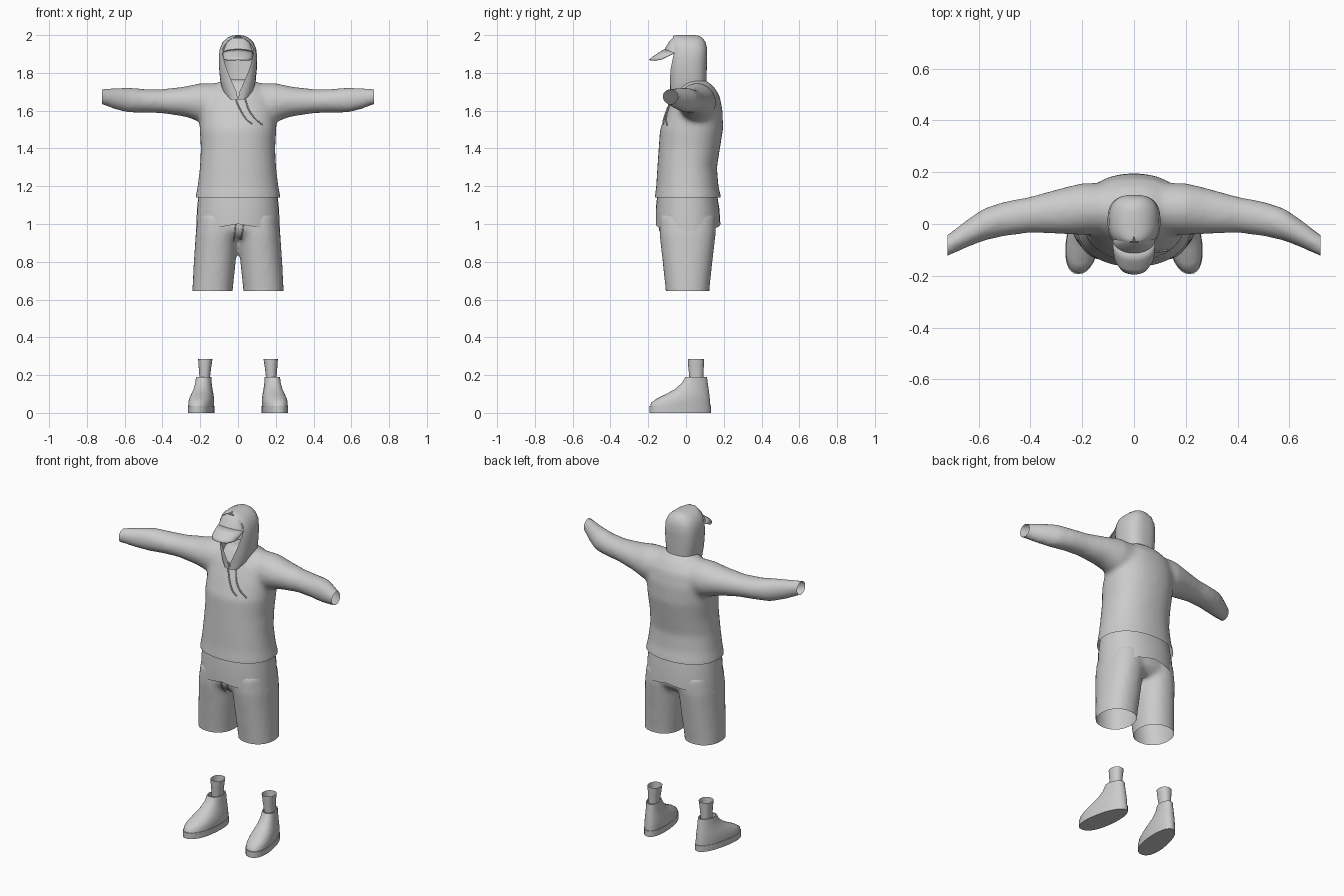
import bpy, bmesh
from math import sin, cos, pi, asin
from mathutils import Vector
from mathutils.bvhtree import BVHTree

if "Cube" in bpy.data.objects:
    bpy.data.objects.remove(bpy.data.objects["Cube"])

N = 32


def sp(v, p):
    return abs(v) ** p * (1 if v >= 0 else -1)


def add(name, bm, mirror=False, angle=50):
    me = bpy.data.meshes.new(name)
    bm.normal_update()
    bm.to_mesh(me)
    bm.free()
    ob = bpy.data.objects.new(name, me)
    bpy.context.collection.objects.link(ob)
    bpy.context.view_layer.objects.active = ob
    ob.select_set(True)
    bpy.ops.object.shade_smooth_by_angle(angle=angle * pi / 180)
    ob.select_set(False)
    if mirror:
        ob.modifiers.new("Mirror", "MIRROR").use_mirror_merge = False
    return ob


def loft(bm, rings, closed=True, caps=(False, False)):
    rows = [[bm.verts.new(p) for p in r] for r in rings]
    n = len(rows[0])
    new = []
    for a, b in zip(rows, rows[1:]):
        for i in range(n if closed else n - 1):
            j = (i + 1) % n
            new.append(bm.faces.new((a[i], a[j], b[j], b[i])))
    if caps[0]:
        new.append(bm.faces.new(rows[0][::-1]))
    if caps[1]:
        new.append(bm.faces.new(rows[-1]))
    bmesh.ops.recalc_face_normals(bm, faces=new)


def zring(z, hw, yf, yb, xc=0, p=0.9):
    """Horizontal oval: half width, front y and back y."""
    cy, ry = (yf + yb) / 2, (yb - yf) / 2
    ts = [2 * pi * i / N for i in range(N)]
    return [Vector((xc + hw * sp(sin(t), p), cy - ry * sp(cos(t), p), z)) for t in ts]


def fuse(name, bm, cuts):
    """Merge overlapping closed volumes into one soft cloth shell, then trim it open."""
    ob = add(name, bm)
    rm = ob.modifiers.new("Remesh", "REMESH")
    rm.mode, rm.voxel_size = "VOXEL", 0.013
    sm = ob.modifiers.new("Smooth", "SMOOTH")
    sm.factor, sm.iterations = 0.5, 10
    dg = bpy.context.evaluated_depsgraph_get()
    out = bmesh.new()
    out.from_mesh(ob.evaluated_get(dg).to_mesh())
    bpy.data.objects.remove(ob)
    for co, no in cuts:
        bmesh.ops.bisect_plane(out, geom=out.verts[:] + out.edges[:] + out.faces[:],
                               plane_co=co, plane_no=no, clear_outer=True)
    tree = BVHTree.FromBMesh(out)
    add(name, out, angle=60)
    return tree


# Hoodie body with sleeves
bm = bmesh.new()
body = [(1.07, .228, -.168, .188), (1.14, .226, -.166, .186), (1.2, .214, -.158, .172),
        (1.3, .202, -.152, .164), (1.4, .197, -.145, .18), (1.5, .203, -.138, .196),
        (1.6, .203, -.1, .194), (1.68, .185, -.065, .178), (1.73, .13, -.035, .145),
        (1.765, .08, -.005, .1)]
loft(bm, [zring(*r) for r in body], caps=(True, True))
arm = [(.05, .06, 1.63, .1, .115), (.2, .058, 1.643, .1, .103), (.28, .05, 1.648, .089, .08),
       (.4, .036, 1.65, .07, .064), (.5, .02, 1.652, .067, .063), (.58, -.002, 1.656, .063, .067),
       (.65, -.04, 1.663, .053, .057), (.72, -.083, 1.674, .042, .042), (.77, -.11, 1.68, .038, .038)]
for s in (1, -1):
    loft(bm, [[Vector((s * x, y + ry * cos(2 * pi * i / N), z + rz * sin(2 * pi * i / N)))
               for i in range(N)] for x, y, z, ry, rz in arm], caps=(True, True))
hoodie = fuse("hoodie", bm, [((0, 0, 1.14), (0, 0, -1)), ((.72, 0, 0), (1, 0, 0)),
                             ((-.72, 0, 0), (-1, 0, 0))])

# Hood with a teardrop face opening
bm = bmesh.new()
hood = [(1.66, .06, -.085, .1, .001), (1.7, .082, -.085, .105, .008), (1.76, .094, -.088, .108, .035),
        (1.82, .1, -.092, .11, .06), (1.88, .102, -.092, .112, .078), (1.93, .096, -.09, .112, .08),
        (1.965, .08, -.082, .102, .058), (1.985, .057, -.075, .087, .03), (1.996, .035, -.068, .07, .005),
        (2.0, .012, -.05, .05, .001)]
rings = []
for z, hw, yf, yb, gap in hood:
    a0 = asin((gap / hw) ** (1 / .75))
    cy, ry = (yf + yb) / 2, (yb - yf) / 2
    ts = [a0 + (2 * pi - 2 * a0) * i / N for i in range(N + 1)]
    rings.append([Vector((hw * sp(sin(t), .75), cy - ry * sp(cos(t), .75), z)) for t in ts])
loft(bm, rings, closed=False, caps=(False, True))
add("hood", bm)

# Cap front and curved brim: half width, centre y, edge y, centre z, edge z


def strip(name, rows):
    bm = bmesh.new()
    us = [i / 8 - 1 for i in range(17)]
    loft(bm, [[Vector((hw * sin(u * pi / 2), yc + (ye - yc) * (1 - cos(u * pi / 2)),
                       zc + (ze - zc) * (1 - cos(u * pi / 2)))) for u in us]
              for hw, yc, ye, zc, ze in rows], closed=False)
    return add(name, bm)


strip("cap_front", [(.03, -.07, -.06, 1.986, 1.984), (.06, -.09, -.062, 1.965, 1.962),
                    (.082, -.113, -.06, 1.926, 1.905)])
brim = strip("cap_brim", [(.082, -.113, -.06, 1.926, 1.905), (.081, -.145, -.095, 1.908, 1.888),
                          (.077, -.178, -.13, 1.885, 1.87), (.055, -.195, -.165, 1.87, 1.864)])
brim.modifiers.new("Solidify", "SOLIDIFY").thickness = .004

# Undershirt with a dipping hem
bm = bmesh.new()
hem = [Vector((p.x, p.y, 1.0 - .036 * abs(p.x) / .22)) for p in zring(1, .222, -.16, .182)]
loft(bm, [hem, zring(1.08, .217, -.16, .177), zring(1.17, .207, -.15, .162)])
add("undershirt", bm)

# Shorts
bm = bmesh.new()
loft(bm, [zring(*r) for r in [(.93, .16, -.11, .12), (.97, .212, -.14, .158), (1.12, .205, -.14, .158)]],
     caps=(True, True))
leg = [(.58, .107, -.105, .124, .135), (.65, .107, -.108, .124, .135), (.8, .111, -.124, .14, .123),
       (.95, .112, -.141, .158, .112), (1.05, .105, -.14, .158, .105)]
for s in (1, -1):
    loft(bm, [zring(z, hw, yf, yb, s * xc) for z, hw, yf, yb, xc in leg], caps=(True, True))
shorts = fuse("shorts", bm, [((0, 0, .645), (0, 0, -1)), ((0, 0, 1.06), (0, 0, 1))])


# Drawstrings laid on the cloth
def string(name, pts, tree):
    cu = bpy.data.curves.new(name, "CURVE")
    cu.dimensions, cu.bevel_depth, cu.bevel_resolution, cu.use_fill_caps = "3D", .004, 1, True
    s = cu.splines.new("BEZIER")
    s.bezier_points.add(len(pts) - 1)
    for b, (x, z) in zip(s.bezier_points, pts):
        hit = tree.ray_cast(Vector((x, -1, z)), Vector((0, 1, 0)))[0]
        b.co = (x, (hit.y if hit else -.14) - .004, z)
        b.handle_left_type = b.handle_right_type = "AUTO"
    bpy.context.collection.objects.link(bpy.data.objects.new(name, cu))


string("hood_string_a", [(-.018, 1.69), (-.008, 1.65), (.015, 1.6), (.045, 1.555), (.075, 1.53)], hoodie)
string("hood_string_b", [(.03, 1.69), (.042, 1.65), (.06, 1.6), (.095, 1.555), (.13, 1.525)], hoodie)
string("waist_string_a", [(-.012, 1.0), (-.016, .96), (-.022, .91)], shorts)
string("waist_string_b", [(.028, 1.0), (.024, .96), (.014, .92)], shorts)


# Shoes, soles and socks, toes turned slightly out
def foot(z, hw, yf, yb):
    pts = zring(z, hw, yf, yb)
    for p in pts:
        f = (yb - p.y) / (yb - yf)
        p.x = p.x * (.82 + .2 * f) + .188 - .14 * p.y
    return pts


bm = bmesh.new()
loft(bm, [foot(0, .071, -.194, .132), foot(.036, .071, -.194, .132), foot(.037, .066, -.188, .128)],
     caps=(True, True))
add("shoe_sole", bm, True)
bm = bmesh.new()
upper = [(.034, .069, -.19, .129), (.055, .069, -.184, .128), (.075, .067, -.155, .126),
         (.1, .06, -.105, .123), (.125, .052, -.06, .12), (.16, .045, -.02, .115), (.19, .043, -.004, .111),
         (.19, .036, .004, .103), (.16, .035, .005, .1)]
loft(bm, [foot(*r) for r in upper])
add("shoe_upper", bm, True)
bm = bmesh.new()
loft(bm, [zring(.14, .028, .018, .09, .177), zring(.2, .029, .017, .092, .176),
          zring(.24, .033, .012, .094, .175), zring(.285, .038, .01, .096, .173)])
add("sock", bm, True)
